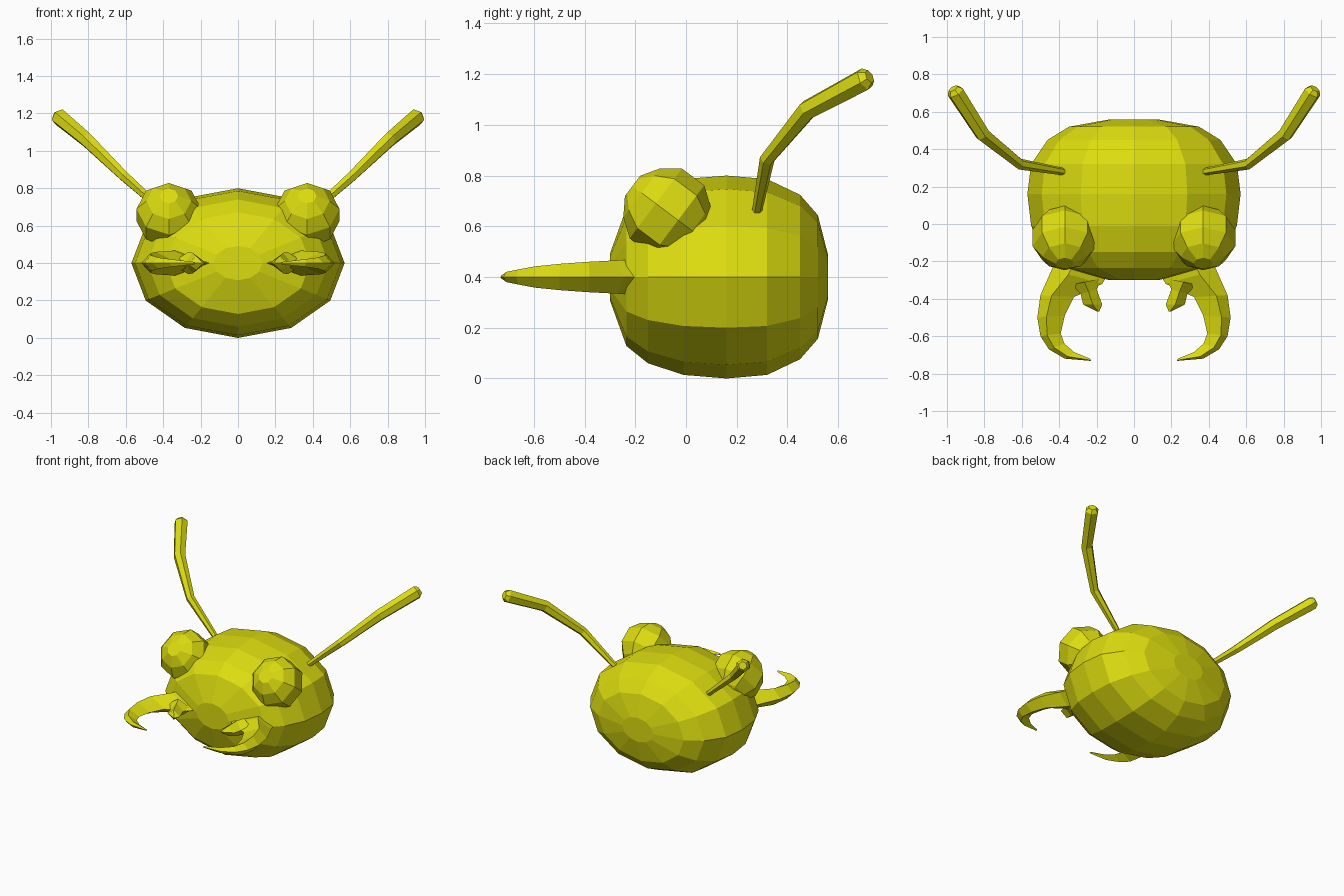
import bpy, bmesh, math
from mathutils import Vector

if "Cube" in bpy.data.objects:
    bpy.data.objects.remove(bpy.data.objects["Cube"])

mat = bpy.data.materials.new("olive yellow")
mat.diffuse_color = (0.72, 0.72, 0.005, 1)
mat.use_nodes = True
mat.node_tree.nodes["Principled BSDF"].inputs["Base Color"].default_value = mat.diffuse_color


def loft(name, rings):
    """Skin a list of equal-length point rings and cap both ends."""
    bm = bmesh.new()
    loops = [[bm.verts.new(p) for p in r] for r in rings]
    n = len(rings[0])
    for a, b in zip(loops, loops[1:]):
        for i in range(n):
            j = (i + 1) % n
            bm.faces.new((a[i], a[j], b[j], b[i]))
    bm.faces.new(loops[0])
    bm.faces.new(loops[-1])
    bmesh.ops.recalc_face_normals(bm, faces=bm.faces)
    me = bpy.data.meshes.new(name)
    bm.to_mesh(me)
    bm.free()
    me.materials.append(mat)
    ob = bpy.data.objects.new(name, me)
    bpy.context.collection.objects.link(ob)
    return ob


def ring(c, u, v, n):
    return [c + u * math.cos(2 * math.pi * i / n) + v * math.sin(2 * math.pi * i / n)
            for i in range(n)]


X, Z = Vector((1, 0, 0)), Vector((0, 0, 1))

# Head: twelve-sided ellipse rings running front to back
profile = [(-0.3, 0.23), (-0.235, 0.68), (-0.15, 0.85), (-0.01, 0.965), (0.16, 1),
           (0.32, 0.965), (0.45, 0.81), (0.52, 0.61), (0.56, 0.22)]
loft("head", [ring(Vector((0, y, 0.4)), X * 0.57 * s, Z * 0.4 * s, 12) for y, s in profile])

# Mandible sections: outer edge, inner edge, half thickness
jaw = [((0.41, -0.17), (0.12, -0.24), 0.068),
       ((0.44, -0.245), (0.17, -0.32), 0.066),
       ((0.5, -0.38), (0.32, -0.39), 0.06),
       ((0.517, -0.5), (0.37, -0.49), 0.052),
       ((0.5, -0.6), (0.392, -0.585), 0.042),
       ((0.455, -0.67), (0.372, -0.64), 0.03),
       ((0.37, -0.72), (0.32, -0.685), 0.02),
       ((0.23, -0.732), (0.235, -0.72), 0.006)]
# Tooth sections on the inner side of the mandible
tooth = [((0.36, -0.33), (0.17, -0.29), 0.06),
         ((0.285, -0.375), (0.2, -0.35), 0.055),
         ((0.272, -0.43), (0.17, -0.43), 0.035),
         ((0.2, -0.467), (0.185, -0.467), 0.006)]


def blade(name, sections, sx, ridge):
    rings = []
    for (ox, oy), (ix, iy), h in sections:
        rx, ry = ox + (ix - ox) * ridge, oy + (iy - oy) * ridge
        rings.append([Vector((sx * ox, oy, 0.4)), Vector((sx * rx, ry, 0.4 + h)),
                      Vector((sx * ix, iy, 0.4)), Vector((sx * rx, ry, 0.4 - h))])
    return loft(name, rings)


for side, sx in (("left", -1), ("right", 1)):
    blade("mandible_" + side, jaw, sx, 0.33)
    blade("mandible_tooth_" + side, tooth, sx, 0.5)

    # Eye: eight-sided ball whose pole points forward and up
    axis = Vector((0, -0.8, 0.6))
    perp = Vector((0, 0.6, 0.8))
    c = Vector((sx * 0.37, -0.075, 0.657))
    eye = [(0.17, 0.05), (0.125, 0.12), (0.055, 0.172),
           (-0.055, 0.172), (-0.125, 0.12), (-0.17, 0.05)]
    loft("eye_" + side, [ring(c + axis * a, X * r, perp * r, 8) for a, r in eye])

    # Antenna: bent six-sided rod, thicker towards a bevelled tip
    pts = [Vector((sx * x, y, z)) for x, y, z in
           ((0.38, 0.28, 0.66), (0.61, 0.32, 0.865), (0.81, 0.48, 1.06),
            (0.955, 0.705, 1.18), (0.967, 0.724, 1.19))]
    radii = (0.02, 0.03, 0.041, 0.047, 0.028)
    rings = []
    for i, (p, r) in enumerate(zip(pts, radii)):
        t = (pts[min(i + 1, 4)] - pts[max(i - 1, 0)]).normalized()
        u = t.cross(Vector((sx * 0.66, 0, 0.75)).cross(Vector((0, 1, 0)))).normalized()
        rings.append(ring(p, u * r, t.cross(u) * r, 6))
    loft("antenna_" + side, rings)
